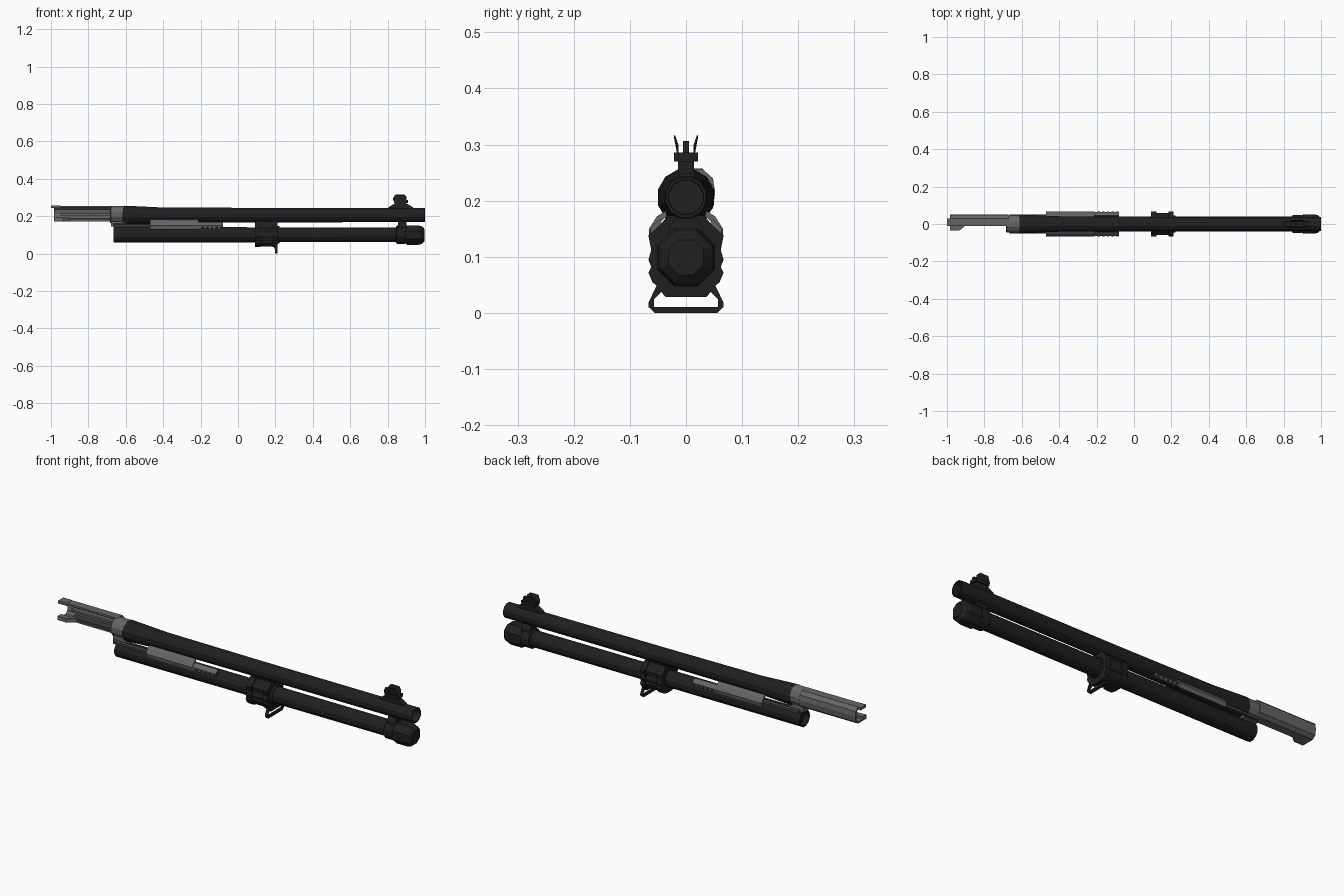
import bpy, bmesh, math

def material(name, v):
    m = bpy.data.materials.new(name)
    m.diffuse_color = (v, v, v, 1)
    return m

BLACK = material("black steel", 0.014)
GREY = material("grey steel", 0.13)
MID = material("dark grey steel", 0.05)

def finish(name, bm, mat, smooth=0):
    bmesh.ops.recalc_face_normals(bm, faces=bm.faces)
    me = bpy.data.meshes.new(name)
    bm.to_mesh(me)
    bm.free()
    me.materials.append(mat)
    ob = bpy.data.objects.new(name, me)
    bpy.context.collection.objects.link(ob)
    if smooth:
        bpy.ops.object.select_all(action='DESELECT')
        ob.select_set(True)
        bpy.context.view_layer.objects.active = ob
        bpy.ops.object.shade_smooth_by_angle(angle=math.radians(smooth))
    return ob

def lathe(name, pts, zc, mat, n=12, turn=0.5, smooth=0):
    """Revolve (x, radius) points about a line along x; both ends are capped."""
    bm = bmesh.new()
    rings = []
    for x, r in pts:
        rings.append([bm.verts.new((x, r * math.cos(2 * math.pi * (i + turn) / n),
                                    zc + r * math.sin(2 * math.pi * (i + turn) / n)))
                      for i in range(n)])
    for a, b in zip(rings, rings[1:]):
        for i in range(n):
            j = (i + 1) % n
            bm.faces.new((a[i], a[j], b[j], b[i]))
    bm.faces.new(rings[0])
    bm.faces.new(rings[-1])
    return finish(name, bm, mat, smooth)

def prism(name, pts, a, b, mat, axis='x'):
    """Extrude a profile: (y, z) along x, or (x, z) along y."""
    bm = bmesh.new()
    def at(p, t):
        return (t, p[0], p[1]) if axis == 'x' else (p[0], t, p[1])
    r0 = [bm.verts.new(at(p, a)) for p in pts]
    r1 = [bm.verts.new(at(p, b)) for p in pts]
    n = len(pts)
    for i in range(n):
        j = (i + 1) % n
        bm.faces.new((r0[i], r0[j], r1[j], r1[i]))
    bm.faces.new(r0)
    bm.faces.new(r1)
    return finish(name, bm, mat)

def box(name, x0, x1, y0, y1, z0, z1, mat):
    return prism(name, [(y0, z0), (y1, z0), (y1, z1), (y0, z1)], x0, x1, mat)

def mirrored(pts):
    return pts + [(-y, z) for y, z in reversed(pts)]

# Barrel with flared breech and bored muzzle
lathe("barrel", [(-0.62, 0.046), (-0.61, 0.052), (-0.56, 0.050), (-0.42, 0.043),
                 (0.1, 0.040), (0.997, 0.039), (1.0, 0.037), (1.0, 0.032), (0.96, 0.031)],
      0.206, BLACK, smooth=25)

# Magazine tube with recessed rear end
lathe("magazine_tube", [(-0.64, 0.034), (-0.665, 0.035), (-0.665, 0.042), (0.88, 0.041)],
      0.101, BLACK, smooth=25)

# Faceted magazine cap with collar and tapered nose
lathe("cap_collar", [(0.845, 0.044), (0.85, 0.050), (0.89, 0.050), (0.90, 0.046)],
      0.101, BLACK, n=12)
lathe("magazine_cap", [(0.89, 0.047), (0.905, 0.056), (0.965, 0.056), (0.985, 0.050),
                       (0.998, 0.034)], 0.099, BLACK, n=8)
prism("cap_bridge", mirrored([(0.03, 0.13), (0.03, 0.152), (0.018, 0.172)]), 0.855, 0.90, BLACK)

# Clamp: ribbed band around the tube, reaching up to the barrel
band = [(0.02, 0.036), (0.045, 0.042), (0.060, 0.055), (0.067, 0.072), (0.062, 0.082),
        (0.067, 0.095), (0.062, 0.112), (0.067, 0.138), (0.045, 0.158), (0.032, 0.174)]
prism("clamp_rear_flange", mirrored(band), 0.09, 0.12, BLACK)
prism("clamp_body", mirrored([(y * 0.88, 0.105 + (z - 0.105) * 0.95) for y, z in band]),
      0.12, 0.19, BLACK)
prism("clamp_front_flange", mirrored(band), 0.185, 0.21, BLACK)
lathe("clamp_ring", [(0.20, 0.050), (0.222, 0.047)], 0.101, BLACK)

# Sling loop: flat trapezoid frame under the clamp
for s in (-1, 1):
    prism("sling_loop_side", [(s * 0.048, 0.058), (s * 0.067, 0.018), (s * 0.067, 0.010),
                              (s * 0.057, 0.010), (s * 0.057, 0.024), (s * 0.036, 0.045)],
          0.197, 0.21, BLACK)
prism("sling_loop_bar", mirrored([(0.056, 0.0), (0.067, 0.011)]), 0.197, 0.21, BLACK)
prism("sling_loop_mount", mirrored([(0.036, 0.028), (0.050, 0.044)]), 0.192, 0.21, BLACK)

# Action bars either side of the tube
for s in (-1, 1):
    def side(pts):
        return [(s * y, z) for y, z in pts]
    prism("action_plate", side([(0.036, 0.182), (0.052, 0.172), (0.066, 0.150), (0.062, 0.130),
                                (0.055, 0.130), (0.058, 0.148), (0.046, 0.162),
                                (0.034, 0.172)]), -0.47, -0.21, GREY)
    prism("action_front_plate", side([(0.046, 0.168), (0.064, 0.150), (0.062, 0.133),
                                      (0.054, 0.133), (0.056, 0.147), (0.043, 0.160)]),
          -0.21, -0.08, GREY)
    prism("action_rod", side([(0.040, 0.160), (0.050, 0.155), (0.050, 0.143), (0.038, 0.143)]),
          -0.665, -0.08, MID)
    for i in range(5):
        x = -0.195 + i * 0.025
        prism("action_notch", side([(0.0625, 0.137), (0.066, 0.140), (0.066, 0.148),
                                    (0.0635, 0.148)]), x, x + 0.012, MID)

# Barrel extension: full collar, then a channel open to the front side
lathe("extension_collar", [(-0.685, 0.044), (-0.68, 0.048), (-0.61, 0.048)], 0.209, GREY, n=12)
prism("extension_shell", [(-0.012, 0.256), (0.030, 0.256), (0.048, 0.240), (0.052, 0.215),
                          (0.048, 0.186), (0.030, 0.172), (-0.010, 0.172), (-0.010, 0.180),
                          (0.027, 0.180), (0.040, 0.190), (0.044, 0.215), (0.040, 0.236),
                          (0.027, 0.247), (-0.012, 0.247)], -0.985, -0.67, GREY)
prism("extension_top_tab", [(-0.012, 0.243), (-0.012, 0.257), (0.03, 0.257), (0.03, 0.243)],
      -1.0, -0.95, GREY)
bm_lug = [(-0.985, -0.036), (-0.935, -0.036), (-0.90, -0.008), (-0.985, -0.008)]
lug = prism("extension_rear_lug", bm_lug, 0.172, 0.192, GREY, axis='y')
for v in lug.data.vertices:  # lay the plan profile flat
    v.co = (v.co.x, v.co.z, v.co.y)
lug.data.flip_normals()
box("extension_inner_rail", -0.95, -0.68, 0.022, 0.044, 0.204, 0.214, GREY)
box("extension_lower_rail", -0.93, -0.67, -0.006, 0.03, 0.178, 0.190, MID)
box("breech_lug", -0.68, -0.60, -0.030, 0.030, 0.146, 0.178, GREY)

# Front sight: ramp base, top plate, post and flared guard wings
prism("sight_base", [(0.80, 0.236), (0.805, 0.248), (0.845, 0.272), (0.895, 0.272),
                     (0.935, 0.248), (0.94, 0.236)], -0.014, 0.014, BLACK, axis='y')
box("sight_plate", 0.835, 0.91, -0.021, 0.021, 0.270, 0.286, BLACK)
box("sight_post", 0.86, 0.875, -0.005, 0.005, 0.284, 0.306, BLACK)
for s in (-1, 1):
    wing = prism("sight_wing", [(0.828, 0.284), (0.830, 0.298), (0.842, 0.316), (0.888, 0.316),
                                (0.902, 0.302), (0.902, 0.284)],
                 s * 0.013, s * 0.016, BLACK, axis='y')
    for v in wing.data.vertices:  # flare the upper edge outward
        v.co.y += s * 0.006 * max(0, (v.co.z - 0.298) / 0.018)
